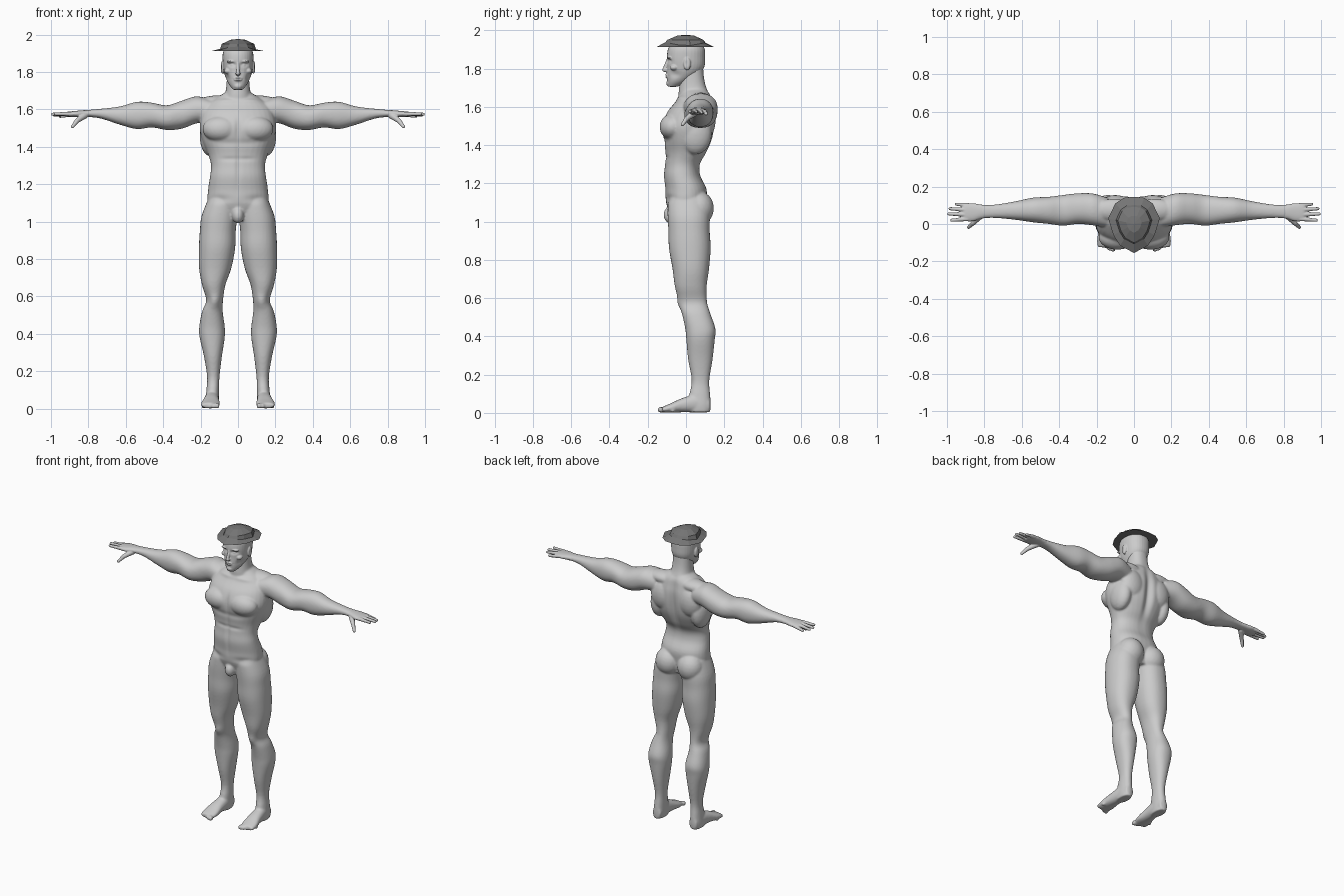
import bpy
import bmesh
from math import cos, sin, pi, exp, copysign
from mathutils import Matrix, Vector

cube = bpy.data.objects.get("Cube")
if cube:
    bpy.data.objects.remove(cube, do_unlink=True)


def make_material(name, grey):
    mat = bpy.data.materials.new(name)
    mat.use_nodes = True
    colour = (grey, grey, grey, 1)
    mat.diffuse_color = colour
    shader = next(n for n in mat.node_tree.nodes if n.type == 'BSDF_PRINCIPLED')
    shader.inputs["Base Color"].default_value = colour
    return mat


skin = make_material("pale grey skin", .6)
felt = make_material("dark grey felt", .18)

# Maps (position along axis, centre a, centre b) to x, y, z
PLACE = {
    'x': lambda t, a, b: (t, a, b),
    'y': lambda t, a, b: (a, t, b),
    'z': lambda t, a, b: (a, b, t),
}


def spline(p0, p1, p2, p3, u):
    return .5 * (2 * p1 + (p2 - p0) * u + (2 * p0 - 5 * p1 + 4 * p2 - p3) * u * u
                 + (3 * p1 - p0 - 3 * p2 + p3) * u ** 3)


def loft(bm, axis, rows, side=1, count=32, steps=4):
    """Smooth tube through rows of (position, centre a, centre b, radius a, radius b)."""
    last = len(rows) - 1
    sections = []
    for i in range(last):
        near = [rows[max(0, min(last, i + k))] for k in (-1, 0, 1, 2)]
        for step in range(steps):
            sections.append([spline(*values, step / steps) for values in zip(*near)])
    sections.append(rows[last])

    def soft(v):
        return copysign(abs(v) ** .9, v)

    rings = []
    for t, a, b, ra, rb in sections:
        ring = []
        for j in range(count):
            angle = 2 * pi * j / count
            x, y, z = PLACE[axis](t, a + ra * soft(cos(angle)), b + rb * soft(sin(angle)))
            ring.append(bm.verts.new((side * x, y, z)))
        rings.append(ring)
    for low, high in zip(rings, rings[1:]):
        for j in range(count):
            k = (j + 1) % count
            bm.faces.new((low[j], low[k], high[k], high[j]))
    bm.faces.new(rings[0])
    bm.faces.new(rings[-1])


def blob(bm, centre, radii, side=1):
    x, y, z = centre
    place = Matrix.Translation((side * x, y, z)) @ Matrix.Diagonal((*radii, 1))
    bmesh.ops.create_icosphere(bm, subdivisions=3, radius=1, matrix=place)


def finger(bm, start, end, r1, r2, side):
    a, b = [Vector((side * p[0], p[1], p[2])) for p in (start, end)]
    turn = (b - a).to_track_quat('Z', 'Y').to_matrix().to_4x4()
    bmesh.ops.create_cone(bm, cap_ends=True, segments=16, radius1=r1, radius2=r2,
                          depth=(b - a).length, matrix=Matrix.Translation((a + b) / 2) @ turn)
    blob(bm, a, (r1, r1, r1))
    blob(bm, b, (r2, r2, r2))


def sculpt(mesh, dabs):
    """Push the surface softly: each dab is (centre, reach, push), mirrored in x."""
    for centre, reach, push in dabs:
        for side in ((1, -1) if centre[0] else (1,)):
            for v in mesh.vertices:
                offset = (side * v.co.x - centre[0], v.co.y - centre[1], v.co.z - centre[2])
                far = sum((o / r) ** 2 for o, r in zip(offset, reach))
                if far < 6:
                    v.co += Vector((side * push[0], push[1], push[2])) * exp(-far)


def finish(bm, name, mat, voxel=0, relax=0, dabs=()):
    bmesh.ops.recalc_face_normals(bm, faces=bm.faces[:])
    mesh = bpy.data.meshes.new(name)
    bm.to_mesh(mesh)
    bm.free()
    ob = bpy.data.objects.new(name, mesh)
    bpy.context.scene.collection.objects.link(ob)
    if voxel:
        # Fuse the overlapping volumes into one skin
        fuse = ob.modifiers.new("fuse", 'REMESH')
        fuse.mode = 'VOXEL'
        fuse.voxel_size = voxel
        ease = ob.modifiers.new("ease", 'SMOOTH')
        ease.factor = .5
        ease.iterations = relax
        graph = bpy.context.evaluated_depsgraph_get()
        mesh = bpy.data.meshes.new_from_object(ob.evaluated_get(graph))
        ob.modifiers.clear()
        ob.data = mesh
        sculpt(mesh, dabs)
    mesh.materials.clear()
    mesh.materials.append(mat)
    for face in mesh.polygons:
        face.material_index = 0
        face.use_smooth = bool(voxel)
    return ob


# Body: torso, neck, arms, legs and feet
torso = [(1.01, 0, .01, .12, .08), (1.1, 0, 0, .16, .105), (1.17, 0, 0, .16, .108),
         (1.24, 0, -.02, .15, .096), (1.3, 0, -.018, .144, .092), (1.36, 0, 0, .16, .108),
         (1.43, 0, .01, .19, .128), (1.5, 0, .012, .205, .138), (1.57, 0, .025, .195, .125),
         (1.62, 0, .04, .17, .1), (1.66, 0, .05, .12, .08), (1.69, 0, .045, .07, .065)]
neck = [(1.6, 0, .05, .085, .08), (1.66, 0, .043, .074, .082), (1.71, 0, .035, .064, .07),
        (1.76, 0, .032, .06, .062), (1.83, 0, .03, .058, .058)]
arm = [(.14, .06, 1.59, .08, .06), (.22, .078, 1.598, .085, .072), (.3, .082, 1.572, .082, .075),
       (.38, .073, 1.556, .082, .066), (.46, .073, 1.57, .072, .066), (.54, .075, 1.568, .066, .073),
       (.63, .072, 1.567, .05, .049), (.74, .068, 1.578, .036, .025), (.82, .066, 1.578, .036, .018)]
leg = [(1.12, .08, .01, .08, .105), (1.03, .099, .014, .096, .11), (.95, .108, .016, .096, .108),
       (.86, .112, .02, .097, .109), (.75, .122, .025, .086, .095), (.66, .13, .025, .062, .083),
       (.58, .125, .037, .045, .073), (.52, .137, .053, .055, .074), (.44, .139, .075, .068, .079),
       (.38, .138, .076, .067, .074), (.28, .134, .075, .048, .064), (.17, .132, .076, .033, .046),
       (.1, .135, .072, .034, .054), (.04, .138, .07, .036, .06), (.003, .138, .07, .033, .056)]
foot = [(.125, .136, .04, .028, .036), (.06, .138, .05, .036, .047), (-.02, .143, .04, .042, .037),
        (-.08, .147, .026, .051, .024), (-.125, .15, .017, .045, .014)]
muscles = [((.09, -.07, 1.495), (.1, .068, .07)),    # chest
           ((.082, .066, 1.07), (.085, .08, .09)),   # buttock
           ((.11, .075, 1.635), (.11, .06, .04)),    # trapezius
           ((.1, .1, 1.53), (.085, .055, .1)),       # shoulder blade
           ((.15, .05, 1.46), (.055, .085, .11))]    # flank
bm = bmesh.new()
loft(bm, 'z', torso)
loft(bm, 'z', neck)
blob(bm, (0, -.08, 1.035), (.032, .038, .045))
for side in (1, -1):
    loft(bm, 'x', arm, side)
    loft(bm, 'z', leg, side)
    loft(bm, 'y', foot, side)
    for centre, radii in muscles:
        blob(bm, centre, radii, side)
    for i in range(5):
        size = .018 - .002 * i
        blob(bm, (.112 + .019 * i, -.132 + .004 * i * i, size * .9), (size * .8, size, size * .9), side)
body_dabs = [((0, .15, 1.47), (.025, .07, .17), (0, -.022, 0)),         # spine
             ((0, -.14, 1.5), (.014, .05, .06), (0, .01, 0)),           # breastbone
             ((0, -.12, 1.3), (.012, .05, .12), (0, .007, 0)),          # middle of belly
             ((.08, -.14, 1.42), (.08, .04, .018), (0, .008, 0)),       # under chest
             ((.05, -.12, 1.335), (.05, .04, .012), (0, .005, 0)),      # belly crease
             ((.08, -.04, 1.645), (.07, .05, .012), (0, -.006, .004)),  # collarbone
             ((.1, -.09, 1.12), (.06, .05, .02), (0, .008, 0)),         # groin
             ((.125, -.04, .57), (.03, .03, .035), (0, -.01, 0))]       # kneecap
finish(bm, "body", skin, .006, 8, body_dabs)

# Head with ears, nose, brows and lips
skull = [(1.705, 0, -.07, .024, .024), (1.73, 0, -.046, .046, .052), (1.77, 0, -.016, .066, .084),
         (1.81, 0, -.001, .077, .097), (1.86, 0, 0, .082, .1), (1.905, 0, .002, .08, .095),
         (1.935, 0, .002, .06, .072), (1.945, 0, .002, .03, .036)]
bm = bmesh.new()
loft(bm, 'z', skull)
blob(bm, (0, -.107, 1.793), (.013, .018, .012))
finger(bm, (0, -.096, 1.845), (0, -.112, 1.797), .008, .01, 1)
blob(bm, (0, -.097, 1.762), (.024, .014, .012))
blob(bm, (0, -.088, 1.724), (.022, .016, .016))
for side in (1, -1):
    blob(bm, (.034, -.086, 1.856), (.028, .014, .008), side)
    blob(bm, (.055, -.062, 1.805), (.02, .022, .016), side)
    blob(bm, (.083, .006, 1.825), (.011, .019, .034), side)
face_dabs = [((.033, -.093, 1.84), (.02, .04, .011), (0, .014, 0)),     # eye socket
             ((.033, -.083, 1.838), (.011, .03, .007), (0, -.008, 0)),  # eyeball
             ((0, -.11, 1.762), (.022, .03, .004), (0, .007, 0)),       # mouth
             ((.06, -.06, 1.77), (.02, .03, .02), (-.006, .004, 0)),    # cheek
             ((.098, 0, 1.827), (.008, .01, .018), (-.006, 0, 0))]      # ear hollow
finish(bm, "head", skin, .0035, 4, face_dabs)

# Hands
palm = [(.77, .067, 1.578, .033, .018), (.82, .066, 1.578, .038, .018),
        (.86, .063, 1.576, .048, .017), (.9, .062, 1.575, .047, .014), (.915, .062, 1.574, .04, .01)]
digits = [((.885, .1, 1.574), (.95, .106, 1.563)), ((.9, .076, 1.577), (.983, .082, 1.57)),
          ((.9, .05, 1.577), (.991, .054, 1.574)), ((.89, .027, 1.576), (.975, .02, 1.576))]
for side, name in ((1, "left_hand"), (-1, "right_hand")):
    bm = bmesh.new()
    loft(bm, 'x', palm, side)
    for start, end in digits:
        finger(bm, start, end, .012, .0085, side)
    finger(bm, (.82, .045, 1.568), (.86, .005, 1.54), .018, .013, side)
    finger(bm, (.86, .005, 1.54), (.885, -.018, 1.508), .013, .009, side)
    finish(bm, name, skin, .0035, 3)

# Hat: faceted brim rising to a low crown
half = [(.055, .14), (.1, .11), (.138, .03), (.11, -.06), (.075, -.115)]
outline = [(0, .145)] + half + [(0, -.155)] + [(-x, y) for x, y in reversed(half)]
levels = [(1, 1.913, 0), (.7, 1.917, .18), (.63, 1.95, 0), (.3, 1.972, 0)]
bm = bmesh.new()
rings = [[bm.verts.new((x * s, y * s, z + rise * abs(y * s))) for x, y in outline]
         for s, z, rise in levels]
tip = bm.verts.new((0, 0, 1.977))
count = len(outline)
for j in range(count):
    k = (j + 1) % count
    for low, high in zip(rings, rings[1:]):
        bm.faces.new((low[j], low[k], high[k], high[j]))
    bm.faces.new((rings[-1][j], rings[-1][k], tip))
bm.faces.new(rings[0])
finish(bm, "hat", felt)
